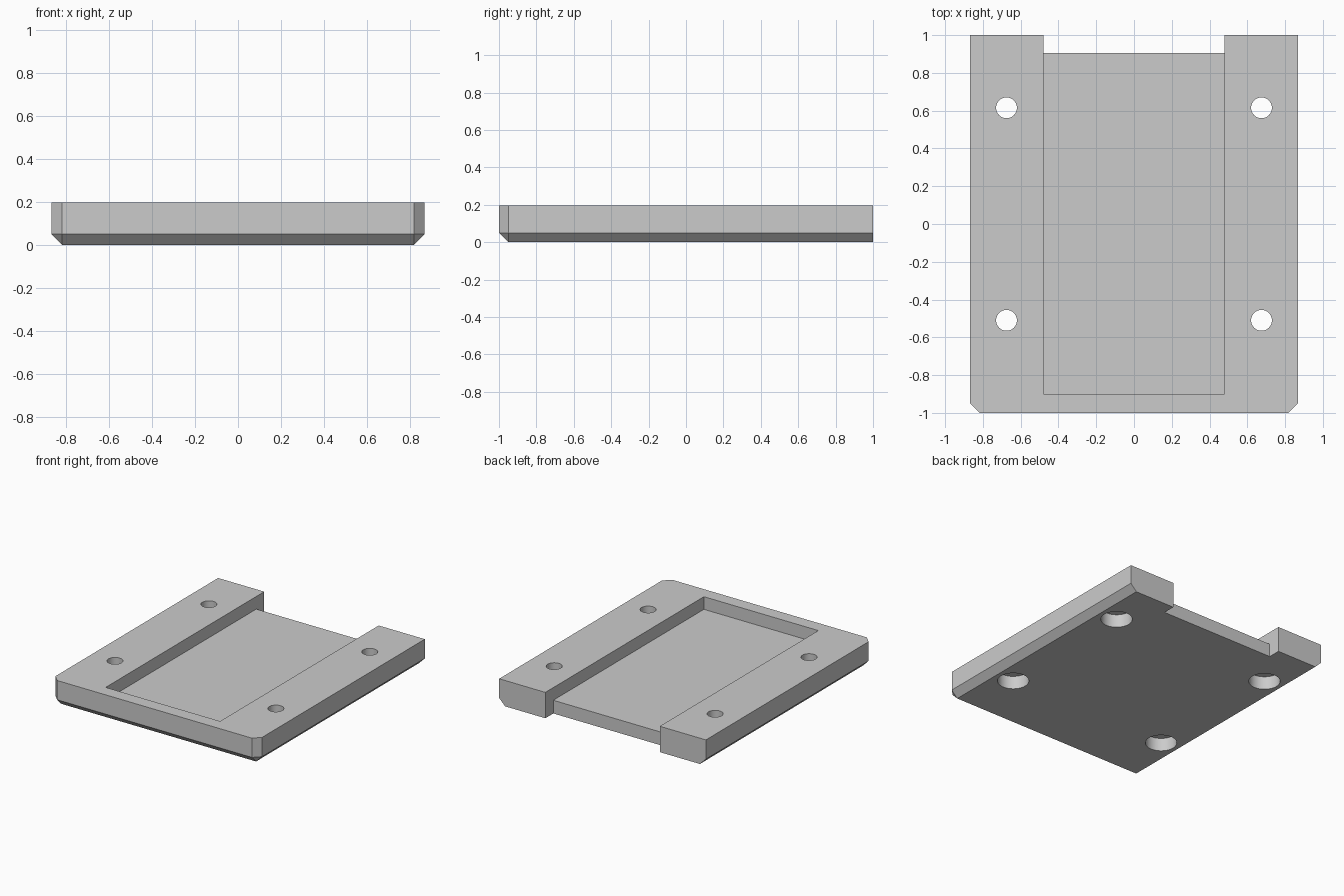
import bpy
import bmesh
from math import radians

old = bpy.data.objects.get("Cube")
if old:
    bpy.data.objects.remove(old, do_unlink=True)

W, L, H, C = 0.867, 1.0, 0.196, 0.05     # half width, half length, height, chamfer
POCKET_W, POCKET_Y, FLOOR = 0.48, 0.905, 0.10

grey = bpy.data.materials.new("plain_grey")
grey.use_nodes = True
grey.diffuse_color = (0.6, 0.6, 0.6, 1)
grey.node_tree.nodes["Principled BSDF"].inputs["Base Color"].default_value = (0.6, 0.6, 0.6, 1)


def finish(bm, name):
    bmesh.ops.recalc_face_normals(bm, faces=bm.faces[:])
    mesh = bpy.data.meshes.new(name)
    bm.to_mesh(mesh)
    bm.free()
    mesh.materials.append(grey)
    obj = bpy.data.objects.new(name, mesh)
    bpy.context.collection.objects.link(obj)
    return obj


def box(name, lo, hi):
    bm = bmesh.new()
    bmesh.ops.create_cube(bm, size=1)
    for v in bm.verts:
        v.co = [a if c < 0 else b for c, a, b in zip(v.co, lo, hi)]
    return finish(bm, name)


def cylinder(name, x, y, radius, z0, z1):
    bm = bmesh.new()
    bmesh.ops.create_cone(bm, cap_ends=True, segments=48,
                          radius1=radius, radius2=radius, depth=z1 - z0)
    bmesh.ops.translate(bm, verts=bm.verts[:], vec=(x, y, (z0 + z1) / 2))
    return finish(bm, name)


def cut(target, cutter):
    cutter.hide_render = True
    mod = target.modifiers.new("cut", 'BOOLEAN')
    mod.operation = 'DIFFERENCE'
    mod.solver = 'EXACT'
    mod.object = cutter
    bpy.context.view_layer.objects.active = target
    bpy.ops.object.modifier_apply(modifier=mod.name)
    bpy.data.objects.remove(cutter, do_unlink=True)


# Plate: hull with chamfered front corners and lower side and front edges
bm = bmesh.new()
for s in (-1, 1):
    for z in (C, H):
        for x, y in ((W, L), (W, C - L), (W - C, -L)):
            bm.verts.new((s * x, y, z))
    for y in (L, C - L):
        bm.verts.new((s * (W - C), y, 0))
bmesh.ops.convex_hull(bm, input=bm.verts[:])
bmesh.ops.dissolve_limit(bm, angle_limit=radians(1), verts=bm.verts[:], edges=bm.edges[:])
plate = finish(bm, "mounting_plate")

# Shallow tray open at the back, and the through notch behind it
cut(plate, box("tray_cutter", (-POCKET_W, -0.9, FLOOR), (POCKET_W, L + 0.2, H + 0.2)))
cut(plate, box("notch_cutter", (-POCKET_W, POCKET_Y, -0.2), (POCKET_W, L + 0.2, H + 0.2)))

# Four screw holes, counterbored from below
for x in (-0.675, 0.675):
    for y in (-0.51, 0.615):
        cut(plate, cylinder("hole_cutter", x, y, 0.055, -0.1, H + 0.1))
        cut(plate, cylinder("counterbore_cutter", x, y, 0.11, -0.1, 0.10))

bpy.ops.object.select_all(action='DESELECT')
plate.select_set(True)
bpy.context.view_layer.objects.active = plate
bpy.ops.object.shade_smooth_by_angle(angle=radians(30))
